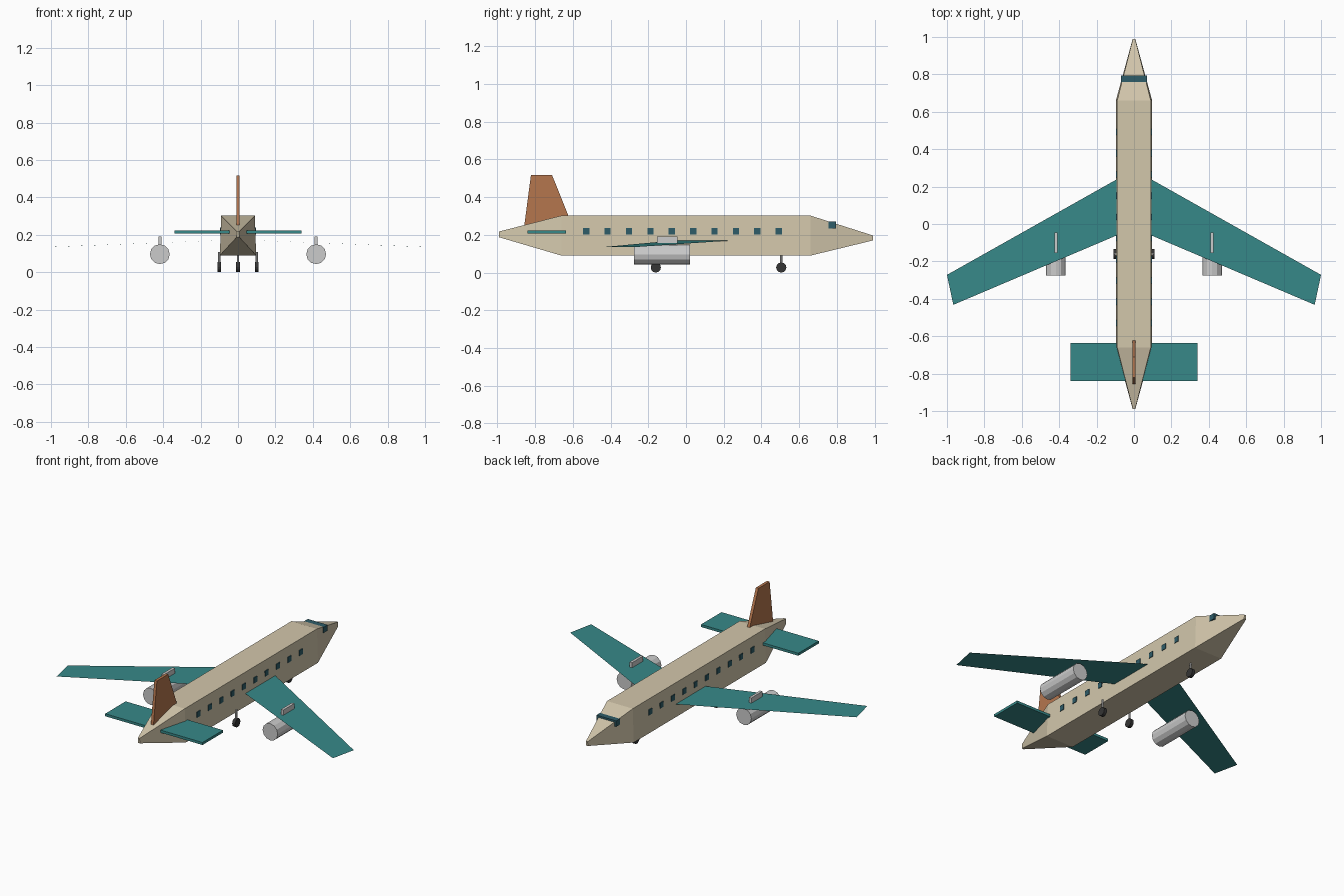
import bpy, bmesh, math
from mathutils import Matrix, Vector

if "Cube" in bpy.data.objects:
    bpy.data.objects.remove(bpy.data.objects["Cube"])


def material(name, rgb):
    m = bpy.data.materials.new(name)
    m.diffuse_color = (*rgb, 1)
    m.use_nodes = True
    m.node_tree.nodes["Principled BSDF"].inputs["Base Color"].default_value = m.diffuse_color
    return m


CREAM = material("cream", (0.65, 0.57, 0.41))
TEAL = material("teal", (0.038, 0.25, 0.25))
RUST = material("rust", (0.46, 0.18, 0.076))
GLASS = material("glass", (0.027, 0.107, 0.138))
RUBBER = material("rubber", (0.035, 0.035, 0.035))


def finish(name, bm, mat=None):
    bmesh.ops.recalc_face_normals(bm, faces=bm.faces)
    me = bpy.data.meshes.new(name)
    bm.to_mesh(me)
    bm.free()
    ob = bpy.data.objects.new(name, me)
    bpy.context.collection.objects.link(ob)
    if mat:
        me.materials.append(mat)
    return ob


def box(name, centre, size, mat=None):
    bm = bmesh.new()
    bmesh.ops.create_cube(bm, size=1, matrix=Matrix.Translation(centre) @ Matrix.Diagonal((*size, 1)))
    return finish(name, bm, mat)


def cylinder(name, centre, radius, length, axis, sides, mat=None):
    rot = {"X": Matrix.Rotation(math.pi / 2, 4, "Y"),
           "Y": Matrix.Rotation(math.pi / 2, 4, "X"),
           "Z": Matrix.Identity(4)}[axis]
    bm = bmesh.new()
    bmesh.ops.create_cone(bm, cap_ends=True, segments=sides, radius1=radius, radius2=radius,
                          depth=length, matrix=Matrix.Translation(centre) @ rot)
    return finish(name, bm, mat)


# Fuselage: four-sided sections (y, bottom half width, top half width, bottom z, top z)
bm = bmesh.new()
rings = []
for y, wb, wt, zb, zt in [(-0.99, 0.007, 0.006, 0.187, 0.218), (-0.66, 0.097, 0.09, 0.09, 0.302),
                          (0.66, 0.097, 0.09, 0.09, 0.302), (0.99, 0.007, 0.006, 0.17, 0.197)]:
    rings.append([bm.verts.new(p) for p in [(-wb, y, zb), (wb, y, zb), (wt, y, zt), (-wt, y, zt)]])
for a, b in zip(rings, rings[1:]):
    for i in range(4):
        j = (i + 1) % 4
        bm.faces.new((a[i], a[j], b[j], b[i]))
bm.faces.new(rings[0])
bm.faces.new(rings[-1])
finish("fuselage", bm, CREAM)

# Tail fin and tailplane
bm = bmesh.new()
profile = [(-0.857, 0.25), (-0.822, 0.517), (-0.71, 0.517), (-0.615, 0.28)]
face = bm.faces.new([bm.verts.new((-0.009, y, z)) for y, z in profile])
ext = bmesh.ops.extrude_face_region(bm, geom=[face])
bmesh.ops.translate(bm, vec=Vector((0.018, 0, 0)),
                    verts=[v for v in ext["geom"] if isinstance(v, bmesh.types.BMVert)])
finish("tail_fin", bm, RUST)
box("tailplane", (0, -0.738, 0.216), (0.68, 0.204, 0.016), TEAL)

# Cockpit window
box("cockpit_window", (0, 0.775, 0.252), (0.138, 0.04, 0.037), GLASS)

for s, side in ((-1, "left"), (1, "right")):
    # Swept wing sheet, drooping to the tip
    bm = bmesh.new()
    bm.faces.new([bm.verts.new((s * x, y, z)) for x, y, z in
                  [(0.09, 0.24, 0.17), (1.0, -0.272, 0.135), (0.966, -0.432, 0.136), (0.09, -0.06, 0.17)]])
    finish("wing_" + side, bm, TEAL)
    # Engine and pylon
    cylinder("engine_" + side, (s * 0.418, -0.128, 0.096), 0.053, 0.296, "Y", 12)
    box("pylon_" + side, (s * 0.417, -0.1, 0.165), (0.017, 0.11, 0.05))
    # Cabin windows
    for i in range(10):
        box(f"window_{side}_{i}", (s * 0.092, -0.529 + i * 0.1134, 0.22), (0.01, 0.033, 0.035), GLASS)

# Landing gear
for name, x, y in (("left", -0.1, -0.16), ("right", 0.1, -0.16), ("nose", 0, 0.505)):
    cylinder(name + "_wheel", (x, y, 0.027), 0.027, 0.02, "X", 12, RUBBER)
    cylinder(name + "_strut", (x, y, 0.072), 0.006, 0.07, "Z", 8)
